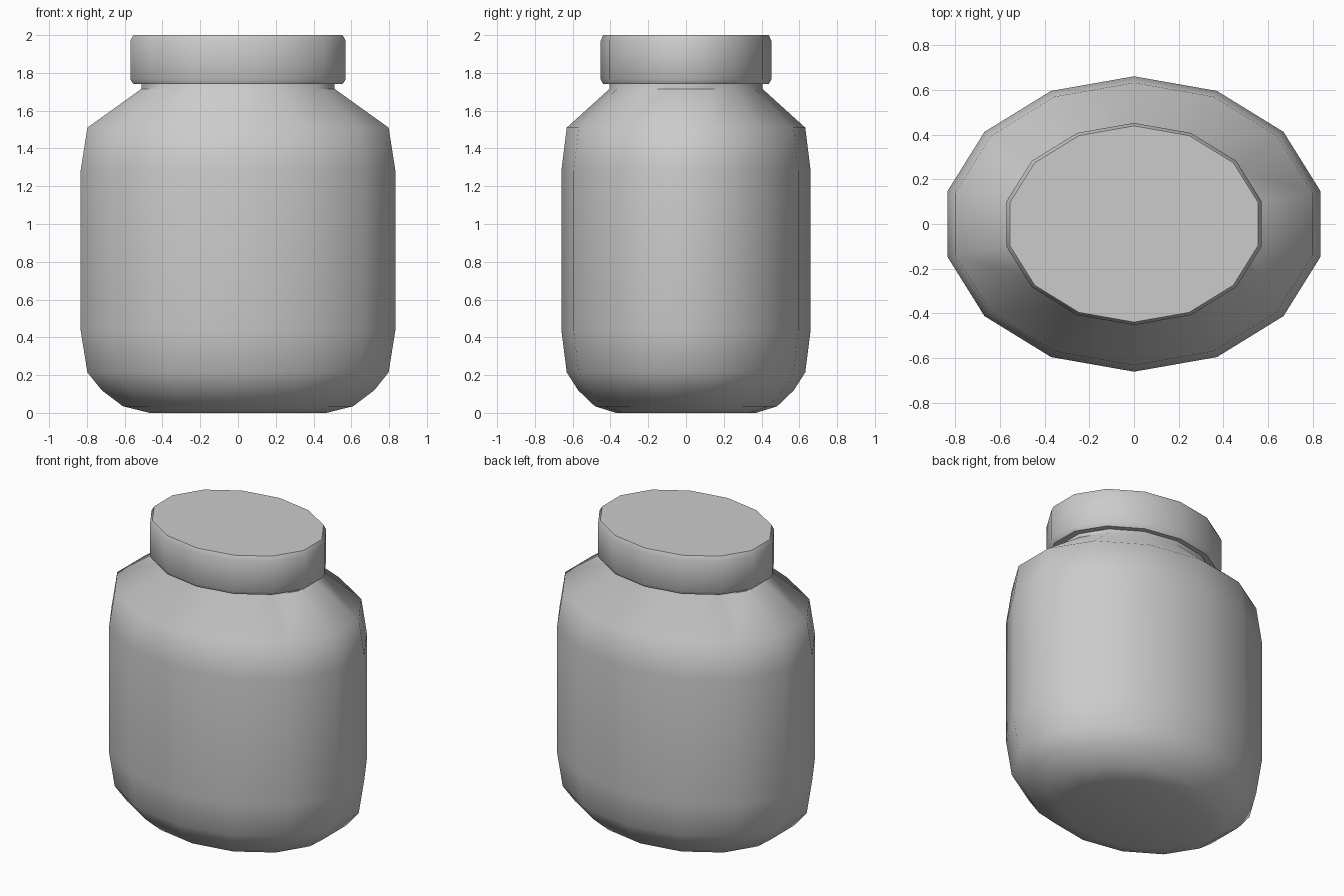
import bpy, bmesh, math

if "Cube" in bpy.data.objects:
    bpy.data.objects.remove(bpy.data.objects["Cube"])

SIDES = 14
DEPTH_RATIO = 0.772  # oval cross-section: depth / width


def oval_lathe(name, profile, smooth_angle):
    """Stack oval rings from (half width, z) pairs and cap both ends."""
    bm = bmesh.new()
    rings = []
    for r, z in profile:
        ring = []
        for i in range(SIDES):
            a = math.pi / 2 + 2 * math.pi * i / SIDES
            ring.append(bm.verts.new((r * math.cos(a), r * DEPTH_RATIO * math.sin(a), z)))
        rings.append(ring)
    for low, high in zip(rings, rings[1:]):
        for i in range(SIDES):
            j = (i + 1) % SIDES
            bm.faces.new((low[i], low[j], high[j], high[i]))
    bm.faces.new(rings[0][::-1])
    bm.faces.new(rings[-1])
    bmesh.ops.recalc_face_normals(bm, faces=bm.faces)
    mesh = bpy.data.meshes.new(name)
    bm.to_mesh(mesh)
    bm.free()
    obj = bpy.data.objects.new(name, mesh)
    bpy.context.collection.objects.link(obj)
    bpy.ops.object.select_all(action='DESELECT')
    obj.select_set(True)
    bpy.context.view_layer.objects.active = obj
    bpy.ops.object.shade_smooth_by_angle(angle=math.radians(smooth_angle))
    return obj


# Jar body with rounded base, sloped shoulder and short neck
oval_lathe("jar_body", [
    (0.48, 0.0), (0.625, 0.035), (0.74, 0.12), (0.818, 0.215),
    (0.855, 0.44), (0.855, 1.28), (0.818, 1.51),
    (0.525, 1.715), (0.525, 1.78),
], 50)

# Lid with narrow bevels at both rims
oval_lathe("lid", [
    (0.567, 1.74), (0.585, 1.765), (0.585, 1.97), (0.568, 2.0),
], 40)
